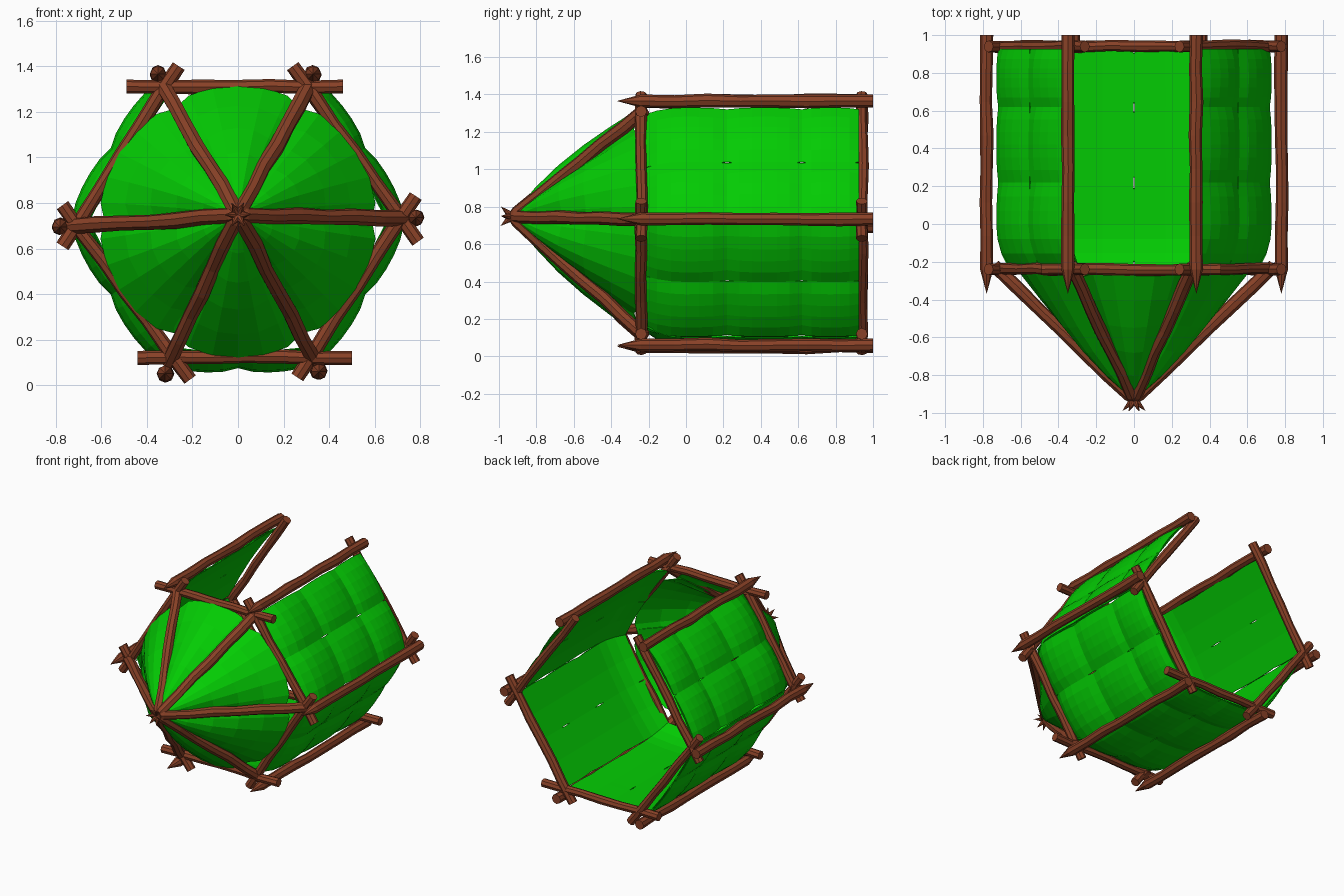
import bpy, math, random
from mathutils import Vector

random.seed(4)
cube = bpy.data.objects.get("Cube")
if cube:
    bpy.data.objects.remove(cube, do_unlink=True)


def make_material(name, rgb):
    m = bpy.data.materials.new(name)
    m.use_nodes = True
    m.diffuse_color = (*rgb, 1)
    bsdf = m.node_tree.nodes["Principled BSDF"]
    bsdf.inputs["Base Color"].default_value = (*rgb, 1)
    bsdf.inputs["Roughness"].default_value = 0.8
    return m


WOOD = make_material("brown wood", (0.25, 0.053, 0.02))
LEAF = make_material("leaf green", (0.001, 0.6, 0.001))


def make_object(name, verts, faces, material):
    me = bpy.data.meshes.new(name)
    me.from_pydata(verts, [], faces)
    me.materials.append(material)
    me.update()
    ob = bpy.data.objects.new(name, me)
    bpy.context.collection.objects.link(ob)
    return ob


def pole(name, start, end, radius, tip=0.0, sides=8, parts=6):
    """Slightly crooked stick; tip is the length of a sharpened end."""
    a, b = Vector(start), Vector(end)
    axis = (b - a).normalized()
    side = axis.orthogonal().normalized()
    other = axis.cross(side)
    body = (b - a).length - tip
    verts, faces = [], []
    for i in range(parts + 1):
        centre = a + axis * body * i / parts
        r = radius
        if 0 < i < parts:
            centre += side * random.uniform(-.005, .005) + other * random.uniform(-.005, .005)
            r *= random.uniform(0.92, 1.06)
        for k in range(sides):
            t = math.tau * k / sides
            verts.append(centre + (side * math.cos(t) + other * math.sin(t)) * r)
    for i in range(parts):
        for k in range(sides):
            p, q = i * sides + k, i * sides + (k + 1) % sides
            faces.append((p, q, q + sides, p + sides))
    faces.append(tuple(reversed(range(sides))))
    last = parts * sides
    if tip:
        verts.append(b)
        faces += [(last + k, last + (k + 1) % sides, len(verts) - 1) for k in range(sides)]
    else:
        faces.append(tuple(range(last, last + sides)))
    return make_object(name, verts, faces, WOOD)


def sheet(name, point, nu, nv):
    """Thin leaf cloth from a function of u and v in 0..1."""
    verts = [point(i / nu, j / nv) for i in range(nu + 1) for j in range(nv + 1)]
    w = nv + 1
    faces = [(i * w + j, i * w + j + 1, (i + 1) * w + j + 1, (i + 1) * w + j)
             for i in range(nu) for j in range(nv)]
    ob = make_object(name, verts, faces, LEAF)
    mod = ob.modifiers.new("thickness", "SOLIDIFY")
    mod.thickness = 0.005
    mod.offset = 0
    return ob


FRONT, BACK, MIDDLE = -0.24, 0.94, 0.72

# Long poles, sharpened at the front
corners = {
    "upper_right": (-0.35, 1.365), "upper_left": (0.33, 1.365), "side_left": (0.78, 0.735),
    "lower_left": (0.355, 0.06), "lower_right": (-0.32, 0.052), "side_right": (-0.78, 0.695),
}
for label, (x, z) in corners.items():
    pole("long_pole_" + label, (x, 1.0, z), (x, -0.37, z), 0.035, tip=0.13, parts=7)

# Crossed sticks of the two hexagonal frames; the back one is open on top
sticks = {
    "top": ((-0.49, 1.31), (0.46, 1.31)),
    "upper_left": ((0.24, 1.40), (0.79, 0.63)),
    "lower_left": ((0.78, 0.83), (0.26, 0.035)),
    "bottom": ((-0.44, 0.12), (0.50, 0.12)),
    "lower_right": ((-0.77, 0.79), (-0.21, 0.025)),
    "upper_right": ((-0.26, 1.40), (-0.77, 0.61)),
}
for frame, y in (("front", FRONT), ("back", BACK)):
    for label, (p, q) in sticks.items():
        if (frame, label) != ("back", "top"):
            pole(f"{frame}_frame_{label}", (p[0], y, p[1]), (q[0], y, q[1]), 0.031)

# Slanted nose poles crossing at the point
apex = Vector((0, -0.93, 0.747))
for label, (x, z) in corners.items():
    base = Vector((x * 0.95, -0.22, MIDDLE + (z - MIDDLE) * 0.93))
    end = apex + (apex - base).normalized() * 0.085
    pole("nose_pole_" + label, base, end, 0.035, tip=0.12)

# Hexagon carrying the cloth, in order around the body
ring = [Vector((x, 0, z)) for x, z in
        ((-0.34, 1.33), (0.34, 1.33), (0.725, 0.72), (0.34, 0.105), (-0.34, 0.105), (-0.725, 0.72))]
names = ["top", "upper_left", "lower_left", "bottom", "lower_right", "upper_right"]
seams = [-0.23, 0.22, 0.62, 0.925]


def body_strip(a, b, half, puff):
    """Half of a side, as one row of three cushions; puff 0 gives its flat lining."""
    mid = (a + b) / 2
    out = (mid - Vector((0, 0, MIDDLE))).normalized()

    def point(u, v):
        k = min(int(u * 3 + 1e-6), 2)
        f = u * 3 - k
        y = seams[k] + (seams[k + 1] - seams[k]) * f
        puff_y = max(0, math.sin(math.pi * f)) ** 0.6
        puff_v = max(0, math.sin(math.pi * v)) ** 0.6
        s = half * 0.488 + (2 * v - 1) * (0.478 + 0.02 * puff_y)
        bulge = 0.022 * (1 - s * s) - 0.004
        bulge += puff * (puff_v * (0.4 + 0.6 * puff_y) + 0.35 * puff_y)
        # cloth tucks in behind the front frame
        bulge -= 0.06 * max(0, 1 - u * 6) ** 2
        p = mid + (b - a) / 2 * s + out * bulge
        p.y = y
        return p
    return point


def nose_panel(a, b):
    a, b = a + Vector((0, FRONT, 0)), b + Vector((0, FRONT, 0))
    mid = (a + b) / 2
    out = (b - apex).cross(a - apex).normalized()
    if out.dot(mid - Vector((0, 0, MIDDLE))) < 0:
        out = -out

    def point(u, v):
        s = 2 * v - 1
        t = 0.03 + u * (0.94 - 0.11 * abs(s) ** 3)
        edge = apex + (mid + (b - a) / 2 * s * 1.02 - apex) * t
        # crown in the middle, edges tucked under the poles
        crown = 0.048 * math.sin(math.pi * t ** 0.85) * (1 - s * s)
        return edge + out * (crown - 0.09 * t * s * s)
    return point


# Quilted body cloth with lining on five sides, and six nose panels
for i, label in enumerate(names):
    a, b = ring[i], ring[(i + 1) % 6]
    if label != "top":
        for half, part in ((-1, "first"), (1, "second")):
            sheet(f"body_cloth_{label}_{part}", body_strip(a, b, half, 0.024), 18, 5)
            sheet(f"body_lining_{label}_{part}", body_strip(a, b, half, 0), 18, 2)
    sheet("nose_cloth_" + label, nose_panel(a, b), 5, 6)
